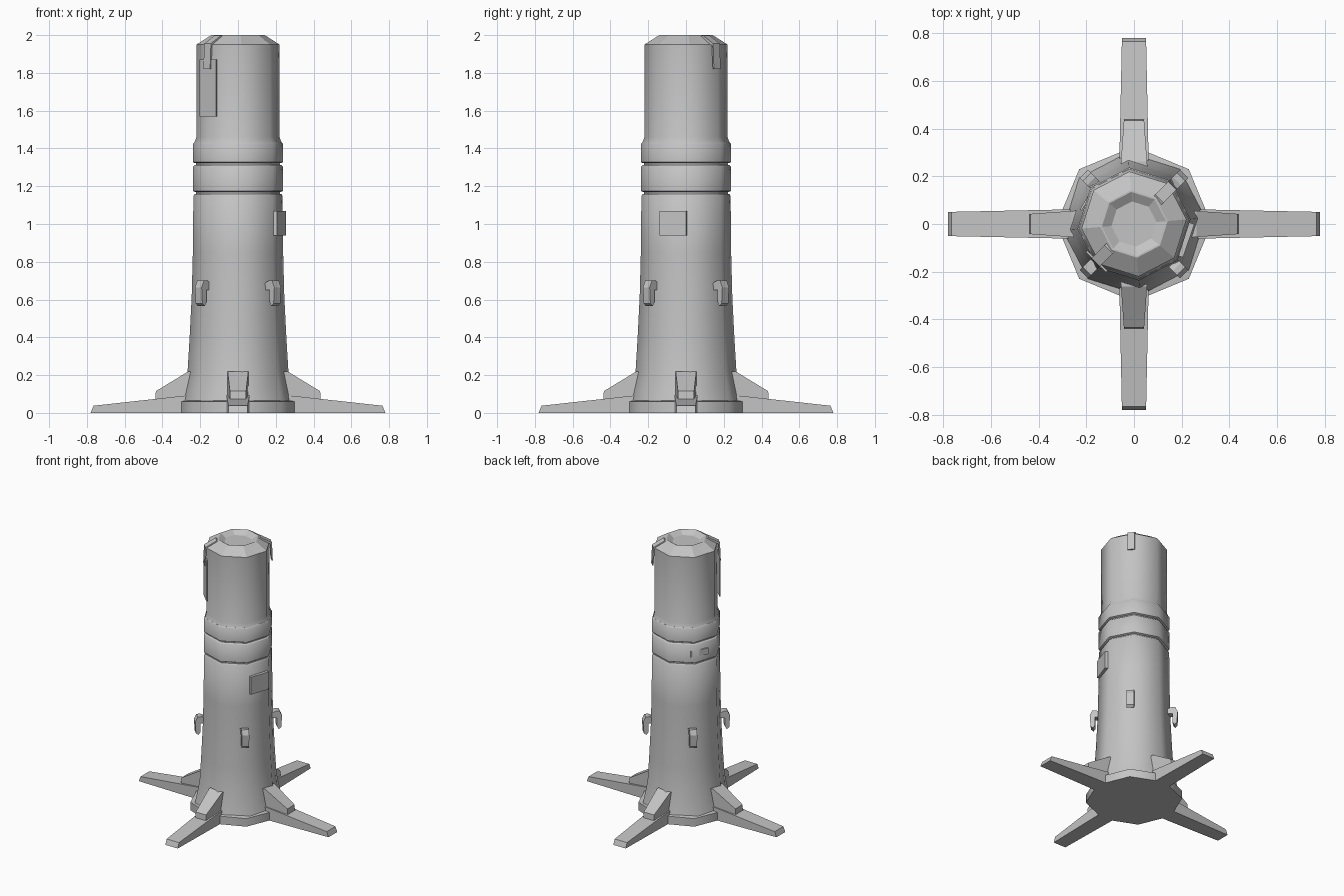
import bpy, bmesh
from math import cos, sin, radians
from mathutils import Matrix

cube = bpy.data.objects.get("Cube")
if cube:
    bpy.data.objects.remove(cube, do_unlink=True)

grey = bpy.data.materials.new("plain grey")
grey.use_nodes = True
COLOUR = (0.55, 0.55, 0.55, 1)
grey.diffuse_color = COLOUR
grey.node_tree.nodes["Principled BSDF"].inputs["Base Color"].default_value = COLOUR


def finish(bm, name, smooth=None):
    bmesh.ops.recalc_face_normals(bm, faces=bm.faces)
    mesh = bpy.data.meshes.new(name)
    bm.to_mesh(mesh)
    bm.free()
    mesh.materials.append(grey)
    obj = bpy.data.objects.new(name, mesh)
    bpy.context.collection.objects.link(obj)
    if smooth:
        bpy.ops.object.select_all(action='DESELECT')
        obj.select_set(True)
        bpy.context.view_layer.objects.active = obj
        bpy.ops.object.shade_smooth_by_angle(angle=radians(smooth))
    return obj


def lathe(name, profile, turn=0, sides=8, smooth=None):
    """Stack of polygon rings (radius, height), closed at both ends."""
    bm = bmesh.new()
    rings = []
    for r, z in profile:
        angles = [radians(turn + 360 * i / sides) for i in range(sides)]
        rings.append([bm.verts.new((r * cos(a), r * sin(a), z)) for a in angles])
    for low, high in zip(rings, rings[1:]):
        for i in range(sides):
            j = (i + 1) % sides
            bm.faces.new((low[i], low[j], high[j], high[i]))
    bm.faces.new(rings[0])
    bm.faces.new(rings[-1])
    return finish(bm, name, smooth)


def prism(name, profile, azimuth, width):
    """Side profile (radius, height) given a width and turned to an azimuth."""
    bm = bmesh.new()
    left, right = ([bm.verts.new((r, s * width(r), z)) for r, z in profile] for s in (1, -1))
    bm.faces.new(left)
    bm.faces.new(right)
    for i in range(len(profile)):
        j = (i + 1) % len(profile)
        bm.faces.new((left[i], left[j], right[j], right[i]))
    bm.transform(Matrix.Rotation(radians(azimuth), 4, 'Z'))
    return finish(bm, name)


def plate(name, azimuth, radius, shift, z, size):
    """Thin box facing outwards."""
    bm = bmesh.new()
    bmesh.ops.create_cube(bm, size=1)
    bm.transform(Matrix.Rotation(radians(azimuth), 4, 'Z')
                 @ Matrix.Translation((radius, shift, z))
                 @ Matrix.Diagonal((*size, 1)))
    return finish(bm, name)


# Foot and tapering tower with two collars
TURN = 5
lathe("base_skirt", [(0.325, 0), (0.325, 0.06), (0.3, 0.065)], smooth=50)
lathe("lower_tower", [(0.303, 0.05), (0.268, 0.22), (0.257, 0.4), (0.246, 0.62),
                      (0.24, 0.85), (0.237, 1.15), (0.228, 1.16)], TURN, smooth=50)
lathe("collar_core", [(0.222, 1.14), (0.222, 1.44)], TURN, smooth=50)
lathe("lower_collar", [(0.23, 1.17), (0.238, 1.175), (0.238, 1.305), (0.23, 1.312)],
      TURN, smooth=50)
lathe("upper_collar", [(0.23, 1.322), (0.238, 1.327), (0.238, 1.425), (0.232, 1.432)],
      TURN, smooth=50)
lathe("upper_tower", [(0.232, 1.43), (0.221, 1.46), (0.221, 1.95)], TURN, smooth=50)

# Chamfered cap with a shallow sunken top
lathe("cap", [(0.221, 1.95), (0.142, 2.0), (0.135, 2.0), (0.095, 1.975)], TURN)

# Four legs, each with a sloping brace
LEG = [(0.2, 0), (0.78, 0), (0.765, 0.038), (0.2, 0.1)]
BRACE = [(0.2, 0.05), (0.44, 0.05), (0.435, 0.115), (0.262, 0.22), (0.2, 0.22)]
for n, side in enumerate(("left", "back", "right", "front")):
    prism(side + "_leg", LEG, 90 * n, lambda r: 0.067 - 0.021 * r)
    prism(side + "_brace", BRACE, 90 * n, lambda r: 0.073 - 0.07 * r)

# Four hooks on the diagonals
HOOK = [(0.22, 0.65), (0.262, 0.65), (0.262, 0.585), (0.275, 0.565), (0.292, 0.58),
        (0.297, 0.665), (0.28, 0.7), (0.255, 0.7), (0.22, 0.685)]
for n in range(4):
    prism("hook_%d" % (n + 1), HOOK, 45 + 90 * n, lambda r: 0.025)

# Two straps bent over the cap edge
STRAP = [(0.13, 1.99), (0.15, 1.999), (0.228, 1.955), (0.234, 1.82), (0.226, 1.82),
         (0.218, 1.945)]
for name, azimuth in (("back_strap", 45), ("front_strap", 225)):
    prism(name, STRAP, azimuth, lambda r: 0.025)

# Thin plates on the walls
plate("wall_plate", -19, 0.228, 0.008, 1.005, (0.024, 0.147, 0.13))
plate("upper_plate", 225, 0.222, 0, 1.72, (0.009, 0.12, 0.3))
plate("collar_plate", 117.5 + 45 / 2 + 9, 0.222, 0.0, 1.24, (0.009, 0.13, 0.045))
